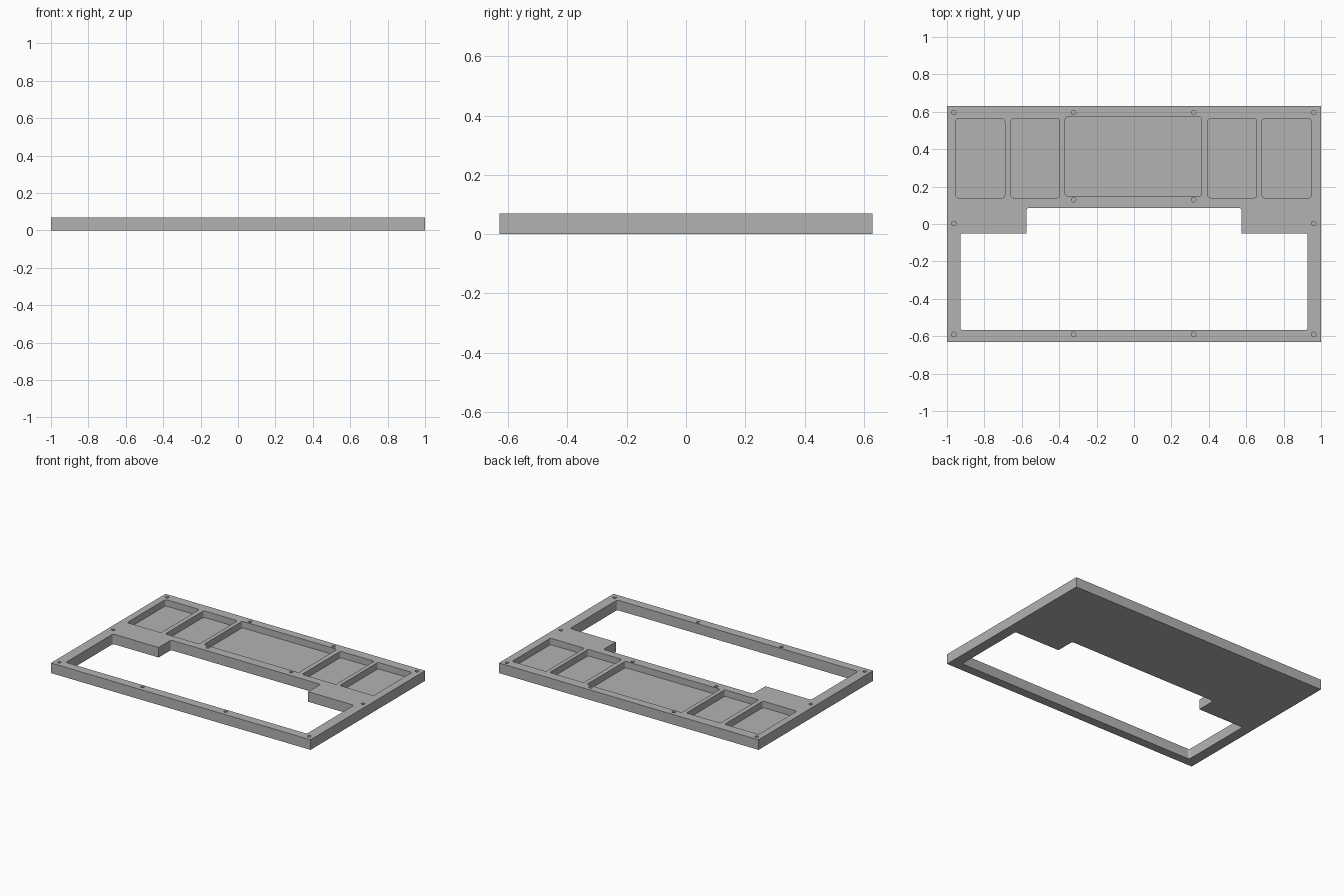
import bpy
import bmesh
import math
from mathutils import Vector

if "Cube" in bpy.data.objects:
    bpy.data.objects.remove(bpy.data.objects["Cube"], do_unlink=True)

HEIGHT = 0.07
POCKET_FLOOR = 0.025
ABOVE = HEIGHT + 0.05
CORNER = 0.013

grey = bpy.data.materials.new("plain_grey")
grey.use_nodes = True
grey.diffuse_color = (0.45, 0.45, 0.45, 1)
grey.node_tree.nodes["Principled BSDF"].inputs["Base Color"].default_value = grey.diffuse_color


def rectangle(x0, x1, y0, y1):
    return [(x0, y0), (x1, y0), (x1, y1), (x0, y1)]


def circle(x, y, radius, sides=20):
    angles = [2 * math.pi * i / sides for i in range(sides)]
    return [(x + radius * math.cos(a), y + radius * math.sin(a)) for a in angles]


def rounded(outline, radius=CORNER, steps=5):
    """Replace the convex corners of a counter-clockwise outline with arcs."""
    points = []
    for i, corner in enumerate(outline):
        corner = Vector(corner)
        before = (Vector(outline[i - 1]) - corner).normalized()
        after = (Vector(outline[(i + 1) % len(outline)]) - corner).normalized()
        if before.x * after.y - before.y * after.x > 0:
            points.append(corner)
            continue
        for k in range(steps + 1):
            a = math.pi / 2 * k / steps
            points.append(corner + radius * (before * (1 - math.sin(a)) + after * (1 - math.cos(a))))
    return points


def prism(bm, outline, z0, z1):
    """Extrude a counter-clockwise outline from z0 to z1."""
    low = [bm.verts.new((p[0], p[1], z0)) for p in outline]
    high = [bm.verts.new((p[0], p[1], z1)) for p in outline]
    bm.faces.new(low[::-1])
    bm.faces.new(high)
    for i in range(len(low)):
        j = (i + 1) % len(low)
        bm.faces.new((low[i], low[j], high[j], high[i]))


def make_object(name, bm):
    mesh = bpy.data.meshes.new(name)
    bm.to_mesh(mesh)
    bm.free()
    mesh.materials.append(grey)
    obj = bpy.data.objects.new(name, mesh)
    bpy.context.collection.objects.link(obj)
    return obj


# Solid slab
bm = bmesh.new()
prism(bm, rectangle(-1, 1, -0.63, 0.63), 0, HEIGHT)
tray = make_object("tray_frame", bm)

# Large through opening with a wide notch at the back
bm = bmesh.new()
opening = [(-0.928, -0.568), (0.928, -0.568), (0.928, -0.05), (0.576, -0.05),
           (0.576, 0.085), (-0.576, 0.085), (-0.576, -0.05), (-0.928, -0.05)]
prism(bm, rounded(opening), -0.05, ABOVE)

# Shallow pockets: one wide in the middle, two narrow on each side
prism(bm, rounded(rectangle(-0.368, 0.362, 0.15, 0.573)), POCKET_FLOOR, ABOVE)
for left in (-0.952, -0.658, 0.395, 0.685):
    prism(bm, rounded(rectangle(left, left + 0.261, 0.14, 0.562)), POCKET_FLOOR, ABOVE)

# Blind screw holes
outer, inner = (-0.963, 0.961), (-0.323, 0.319)
rows = ((0.596, outer + inner), (0.13, inner), (0.003, outer), (-0.59, outer + inner))
for y, columns in rows:
    for x in columns:
        prism(bm, circle(x, y, 0.012), POCKET_FLOOR, ABOVE)
cutter = make_object("recess_cutter", bm)
cutter.hide_render = True

# Cut everything out of the slab
cut = tray.modifiers.new("recesses", 'BOOLEAN')
cut.operation = 'DIFFERENCE'
cut.solver = 'EXACT'
cut.object = cutter
bpy.ops.object.select_all(action='DESELECT')
tray.select_set(True)
bpy.context.view_layer.objects.active = tray
bpy.ops.object.modifier_apply(modifier=cut.name)
bpy.data.objects.remove(cutter, do_unlink=True)
bpy.ops.object.shade_smooth_by_angle(angle=math.radians(30))
